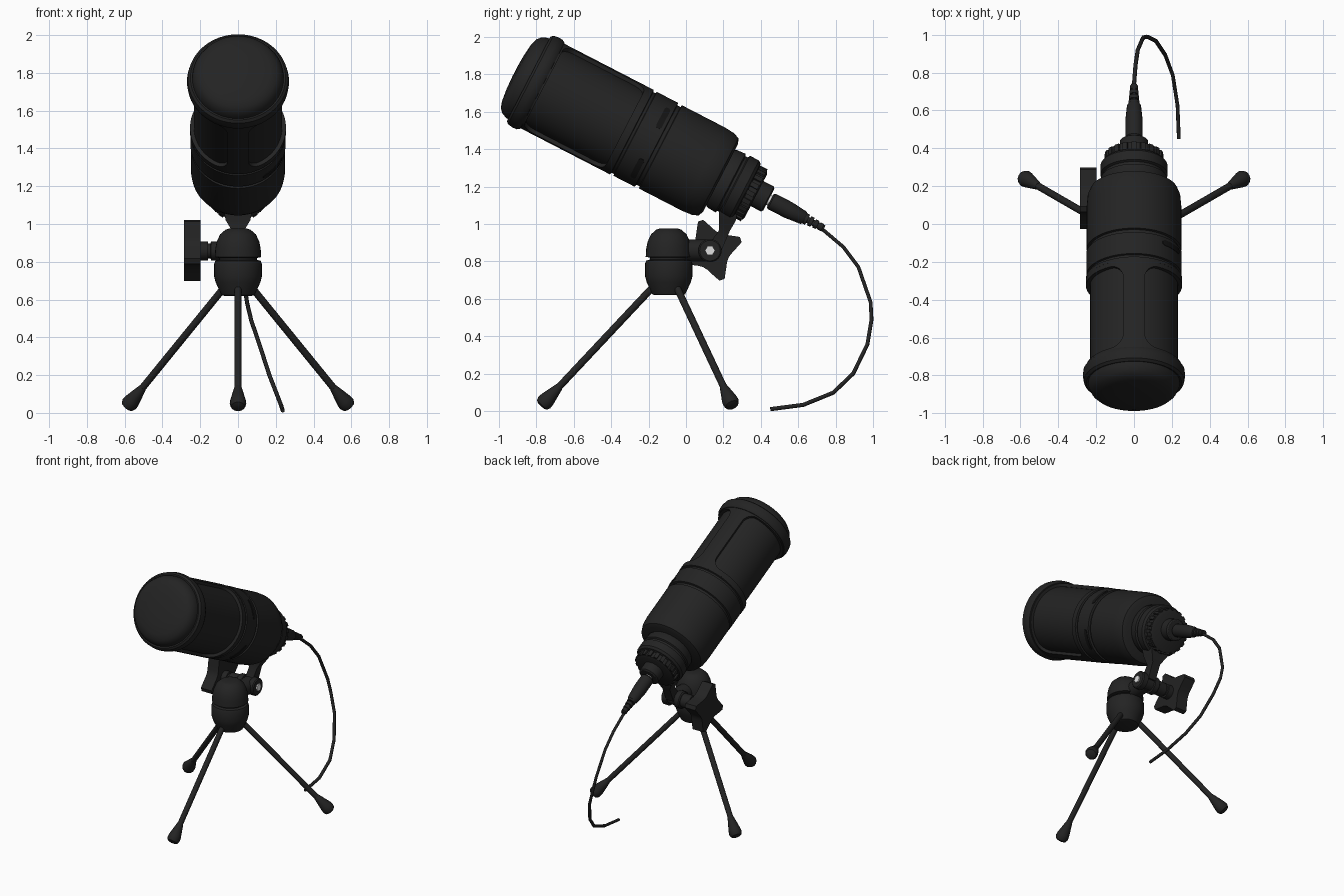
import bpy, bmesh, math
from mathutils import Matrix, Vector

if "Cube" in bpy.data.objects:
    bpy.data.objects.remove(bpy.data.objects["Cube"])


def material(name, c):
    m = bpy.data.materials.new(name)
    m.diffuse_color = (c, c, c, 1)
    m.use_nodes = True
    m.node_tree.nodes["Principled BSDF"].inputs["Base Color"].default_value = m.diffuse_color
    return m


CHARCOAL = material("charcoal", 0.017)
BLACK = material("slot black", 0.007)
METAL = material("bright metal", 0.75)

# Tilted microphone axis: local z runs to the head, local y is the upper side
TILT = math.radians(27.3)
F = Vector((0, -math.cos(TILT), math.sin(TILT)))
U = Vector((0, math.sin(TILT), math.cos(TILT)))
MIC = Matrix(((1, U.x, F.x, 0), (0, U.y, F.y, 0.184), (0, U.z, F.z, 1.246), (0, 0, 0, 1)))


def finish(name, bm, matrix=Matrix(), mat=CHARCOAL, angle=35):
    bmesh.ops.remove_doubles(bm, verts=bm.verts, dist=1e-5)
    bmesh.ops.recalc_face_normals(bm, faces=bm.faces)
    me = bpy.data.meshes.new(name)
    bm.to_mesh(me)
    bm.free()
    me.transform(matrix)
    me.materials.append(mat)
    me.shade_smooth()
    me.set_sharp_from_angle(angle=math.radians(angle))
    ob = bpy.data.objects.new(name, me)
    bpy.context.collection.objects.link(ob)
    return ob


def lathe(name, profile, matrix=Matrix(), segs=48, mat=CHARCOAL, angle=35):
    """Revolve (radius, height) points round local z and cap both ends."""
    bm = bmesh.new()
    rings = [[bm.verts.new((r * math.cos(math.tau * i / segs), r * math.sin(math.tau * i / segs), z))
              for i in range(segs)] for r, z in profile]
    for a, b in zip(rings, rings[1:]):
        for i in range(segs):
            j = (i + 1) % segs
            bm.faces.new((a[i], a[j], b[j], b[i]))
    bm.faces.new(rings[0][::-1])
    bm.faces.new(rings[-1])
    return finish(name, bm, matrix, mat, angle)


def along(start, direction):
    """Matrix putting local z along a direction."""
    return Matrix.Translation(start) @ Vector(direction).to_track_quat('Z', 'Y').to_matrix().to_4x4()


def shell(name, patches, radius, thick, mat=CHARCOAL):
    """Curved plates on the mic: each patch is a list of (theta, s_low, s_high) columns."""
    bm = bmesh.new()
    for cols in patches:
        grid = [[bm.verts.new((r * math.cos(t), r * math.sin(t), s))
                 for r, s in ((radius, a), (radius, b), (radius - thick, b), (radius - thick, a))]
                for t, a, b in cols]
        for p, q in zip(grid, grid[1:]):
            for k in range(4):
                bm.faces.new((p[k], q[k], q[(k + 1) % 4], p[(k + 1) % 4]))
        bm.faces.new(grid[0])
        bm.faces.new(grid[-1][::-1])
    return finish(name, bm, MIC, mat)


# Main body with two seams
lathe("mic_body", [(0.205, 0), (0.232, 0.012), (0.245, 0.045), (0.25, 0.1), (0.25, 0.36), (0.238, 0.363),
                   (0.238, 0.382), (0.252, 0.385), (0.252, 0.512), (0.242, 0.515), (0.242, 0.529),
                   (0.254, 0.532), (0.254, 0.55), (0.233, 0.551)], MIC, 64)
# Grille tube and domed head
lathe("grille", [(0.233, 0.53), (0.233, 1.1)], MIC, 64)
lathe("head_ring", [(0.24, 1.068), (0.258, 1.07), (0.268, 1.085), (0.27, 1.11), (0.265, 1.14),
                    (0.252, 1.152), (0.24, 1.148)], MIC, 64)
lathe("head_dome", [(0.243, 1.14), (0.24, 1.165), (0.228, 1.192), (0.207, 1.212), (0.17, 1.224),
                    (0.1, 1.232), (0.03, 1.235)], MIC, 64, angle=50)

# Grille frame: top and bottom bars, rims with rounded corners round two side windows
BAR, S0, S1, R = math.radians(13), 0.575, 1.06, 0.075
patches = []
for mid in (math.pi / 2, -math.pi / 2):
    patches.append([(mid + BAR * k / 4, 0.535, 1.09) for k in range(-4, 5)])
for mid in (0, math.pi):
    half = math.pi / 2 - BAR
    low, high = [], []
    corner = [R * (1 - math.cos(math.radians(15 * k))) for k in range(7)]
    left = [-half + w / 0.253 for w in corner]
    ts = left + [left[-1] * (1 - 2 * k / 18) for k in range(1, 18)] + [-t for t in reversed(left)]
    for t in ts:
        w = min((half - abs(t)) * 0.253, R)
        rise = R - math.sqrt(max(0, R * R - (R - w) ** 2))
        low.append((mid + t, 0.535, S0 + rise))
        high.append((mid + t, S1 - rise, 1.09))
    patches += [low, high]
shell("grille_frame", patches, 0.254, 0.024)

# Slots on the right side of the middle band
slots = []
for mid in (36, -41):
    slots.append([(math.radians(mid + 17 * k / 6), 0.418 - e, 0.418 + e)
                  for k in range(-6, 7) for e in [0.016 if abs(k) < 6 else 0.007]])
shell("band_slots", slots, 0.2545, 0.006, BLACK)

# Rear collar, knurled ring and socket
lathe("rear_collar", [(0.16, 0.01), (0.172, -0.01), (0.176, -0.06), (0.164, -0.066), (0.164, -0.08),
                      (0.177, -0.086), (0.177, -0.14), (0.165, -0.155), (0.146, -0.16), (0.146, -0.205),
                      (0.13, -0.212)], MIC)
bm = bmesh.new()
for i in range(20):
    bmesh.ops.create_cube(bm, size=1, matrix=Matrix.Rotation(math.tau * i / 20, 4, 'Z')
                          @ Matrix.Translation((0.147, 0, -0.18)) @ Matrix.Diagonal((0.018, 0.026, 0.045, 1)))
finish("collar_knurls", bm, MIC)
lathe("socket", [(0.075, -0.2), (0.075, -0.275), (0.065, -0.282)],
      MIC @ Matrix.Translation((0, 0.015, 0)), 24)
PLUG = MIC @ Matrix.Translation((0, 0.014, 0))
lathe("plug_contact", [(0.03, -0.27), (0.03, -0.3)], PLUG, 16, METAL)
lathe("plug", [(0.04, -0.292), (0.046, -0.3), (0.046, -0.4), (0.037, -0.49), (0.03, -0.5)], PLUG, 20)
lathe("plug_boot", [p for k in range(4) for s in [-0.495 - 0.03 * k]
                    for p in ((0.03 - 0.003 * k, s), (0.03 - 0.003 * k, s - 0.02),
                              (0.017, s - 0.021), (0.017, s - 0.03))], PLUG, 16)

# Cable
pts = [(0, .70, .985), (0, .735, .966), (.008, .84, .877), (.02, .92, .77), (.048, .985, .583), (.07, .99, .49),
       (.115, .968, .358), (.165, .893, .203), (.205, .786, .10), (.23, .626, .035), (.237, .45, .012)]
cu = bpy.data.curves.new("cable", 'CURVE')
cu.dimensions = '3D'
cu.bevel_depth = 0.011
cu.bevel_resolution = 1
cu.use_fill_caps = True
sp = cu.splines.new('POLY')
sp.points.add(len(pts) - 1)
for p, co in zip(sp.points, pts):
    p.co = (*co, 1)
cu.materials.append(CHARCOAL)
bpy.context.collection.objects.link(bpy.data.objects.new("cable", cu))

# Mount arm from the collar to the hinge
bm = bmesh.new()
sections = [(0.075, 0.225, 1.07, 0.05), (0.065, 0.222, 1.02, 0.045), (0.032, 0.205, 0.965, 0.03),
            (0.03, 0.145, 0.86, 0.045)]
rings = [[bm.verts.new((sx * w, y + sy * d, z)) for sx, sy in ((-1, -1), (1, -1), (1, 1), (-1, 1))]
         for w, y, z, d in sections]
for a, b in zip(rings, rings[1:]):
    for i in range(4):
        bm.faces.new((a[i], a[(i + 1) % 4], b[(i + 1) % 4], b[i]))
bm.faces.new(rings[0])
bm.faces.new(rings[-1])
finish("mount_arm", bm)

# Hinge, bolt, axle and four-pointed knob
HINGE = along((0, 0.128, 0.858), (1, 0, 0))
lathe("hinge", [(0.055, -0.075), (0.062, -0.068), (0.062, -0.032), (0.05, -0.03), (0.05, 0.03),
                (0.062, 0.032), (0.062, 0.068), (0.055, 0.075)], HINGE, 24)
lathe("hinge_bolt", [(0.027, 0.07), (0.027, 0.084)], HINGE, 6, METAL)
lathe("hinge_link", [(0.058, 0), (0.058, 0.19)], along((0, -0.06, 0.858), (0, 1, 0)), 20)
lathe("knob_axle", [(0.05, -0.21), (0.05, -0.16), (0.04, -0.158), (0.04, -0.145), (0.05, -0.143),
                    (0.05, -0.07)], HINGE, 16)
bm = bmesh.new()
outline = []
for k in range(4):
    for off, r in ((-5, 0.168), (5, 0.168), (18, 0.128), (32, 0.106), (45, 0.1), (58, 0.106), (72, 0.128)):
        a = math.radians(20 + 90 * k + off)
        outline.append((0.135 + r * math.cos(a), 0.86 + r * math.sin(a)))
face = bm.faces.new([bm.verts.new((-0.286, y, z)) for y, z in outline])
ext = bmesh.ops.extrude_face_region(bm, geom=[face])
bmesh.ops.translate(bm, vec=(0.088, 0, 0), verts=[v for v in ext["geom"] if isinstance(v, bmesh.types.BMVert)])
finish("star_knob", bm)

# Tripod head
HEAD = Matrix.Translation((0, -0.092, 0))
lathe("tripod_cap", [(0.05, 0.975), (0.066, 0.97), (0.095, 0.945), (0.113, 0.905), (0.12, 0.87),
                     (0.123, 0.825), (0.1, 0.82)], HEAD, 32)
lathe("tripod_hub", [(0.1, 0.83), (0.1, 0.81), (0.12, 0.805), (0.126, 0.79), (0.126, 0.72), (0.118, 0.69),
                     (0.088, 0.625), (0.075, 0.62)], HEAD, 32)

# Three legs with rubber feet
for i, name in enumerate(("front_leg", "right_leg", "left_leg")):
    a = math.radians(-90 + 120 * i)
    out = Vector((math.cos(a), math.sin(a), 0))
    start = Vector((0, -0.092, 0.69)) + out * 0.06
    end = Vector((0, -0.092, 0.043)) + out * 0.668
    d = (end - start).normalized()
    n = (end - start).length
    lathe(name, [(0.019, 0), (0.019, n - 0.05)], along(start, d), 12)
    lathe(name.replace("leg", "foot"), [(0.02, n - 0.125), (0.026, n - 0.1), (0.042, n - 0.03), (0.044, n - 0.005),
                                        (0.036, n + 0.013), (0.02, n + 0.02)], along(start, d), 12)
